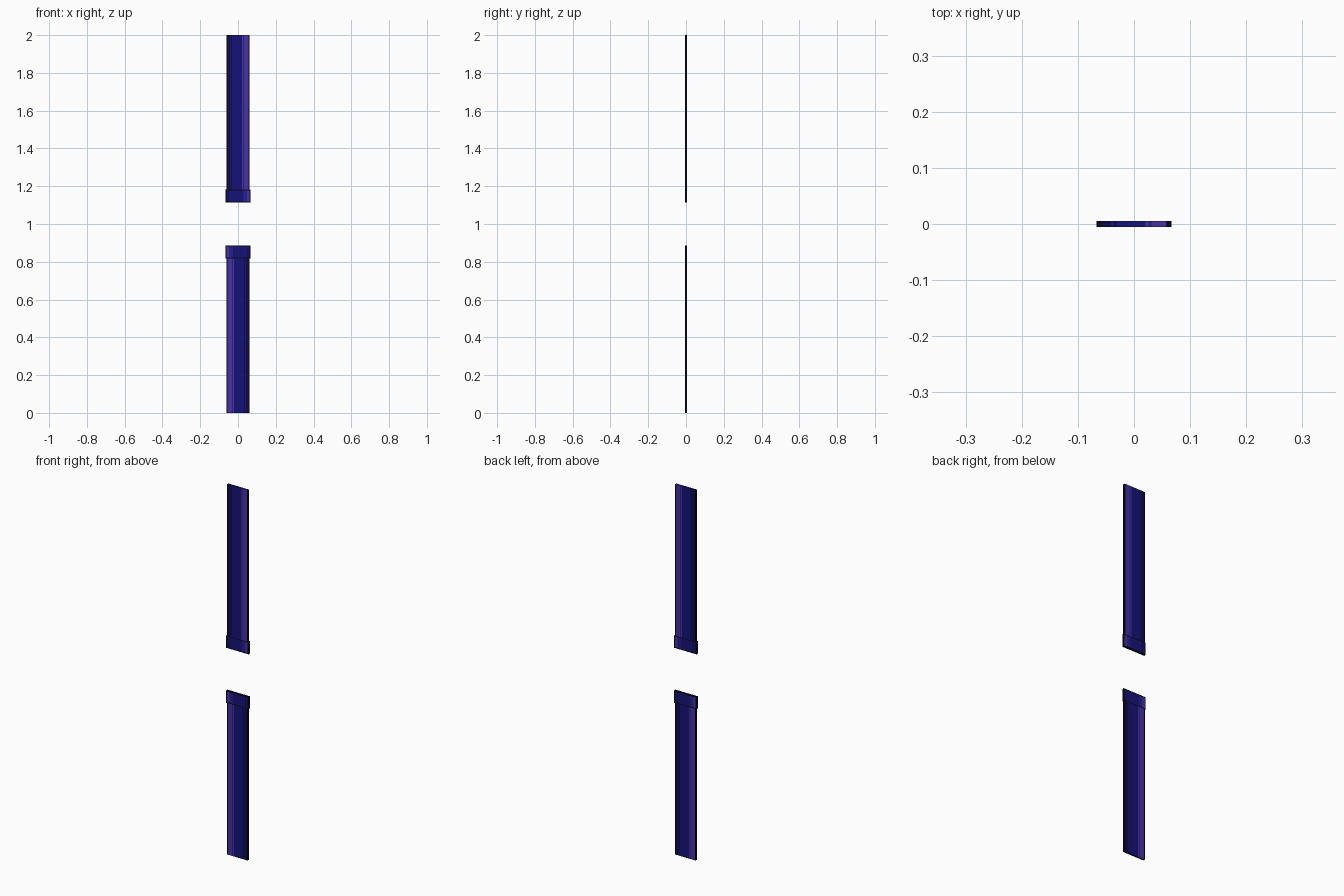
import bpy, bmesh, math
from mathutils import Matrix

if "Cube" in bpy.data.objects:
    bpy.data.objects.remove(bpy.data.objects["Cube"])

PX = 0.00515          # one sprite pixel
THICK = 0.0104

COLORS = {
    "outline": (0.003, 0.002, 0.015, 1),
    "shade": (0.004, 0.003, 0.06, 1),
    "mid": (0.008, 0.006, 0.19, 1),
    "soft": (0.02, 0.014, 0.25, 1),
    "light": (0.065, 0.032, 0.36, 1),
}
NAMES = list(COLORS)
MATS = []
for n, c in COLORS.items():
    m = bpy.data.materials.new(n)
    m.diffuse_color = c
    m.use_nodes = True
    m.node_tree.nodes["Principled BSDF"].inputs["Base Color"].default_value = m.diffuse_color
    MATS.append(m)


def panel(name, columns, rows, matrix):
    """Thin striped slab: columns = (width px, colour), rows = (z0, z1, colour or None)."""
    bm = bmesh.new()
    total = sum(w for w, _ in columns)
    for z0, z1, override in rows:
        x = -total / 2
        for w, col in columns:
            a, b = x * PX, (x + w) * PX
            f = bm.faces.new([bm.verts.new((px, 0, pz)) for px, pz in
                              ((a, z0), (b, z0), (b, z1), (a, z1))])
            f.material_index = NAMES.index(override or col)
            x += w
    bmesh.ops.remove_doubles(bm, verts=bm.verts, dist=1e-5)
    bm.transform(matrix)
    me = bpy.data.meshes.new(name)
    bm.to_mesh(me)
    bm.free()
    for m in MATS:
        me.materials.append(m)
    ob = bpy.data.objects.new(name, me)
    bpy.context.collection.objects.link(ob)
    s = ob.modifiers.new("thickness", "SOLIDIFY")
    s.thickness = THICK
    s.offset = 0


# stripes of the lower pipe, left to right
BODY = [(1, "outline"), (5, "light"), (1, "soft"), (1, "light"), (10, "mid"),
        (1, "shade"), (1, "mid"), (3, "shade"), (1, "outline")]
CAP = [(1, "outline"), (3, "light"), (4, "soft"), (14, "mid"),
       (1, "shade"), (1, "mid"), (1, "shade"), (1, "outline")]
TOP, NECK = 0.885, 0.818

# upper pipe is the lower one turned half a revolution about the centre
turn = Matrix.Translation((0, 0, 2)) @ Matrix.Rotation(math.pi, 4, "Y")
for label, mat in (("lower", Matrix.Identity(4)), ("upper", turn)):
    panel(label + "_pipe_body", BODY, [(0, NECK, None)], mat)
    panel(label + "_pipe_cap", CAP,
          [(NECK, NECK + PX, "outline"), (NECK + PX, TOP - PX, None),
           (TOP - PX, TOP, "outline")], mat)
